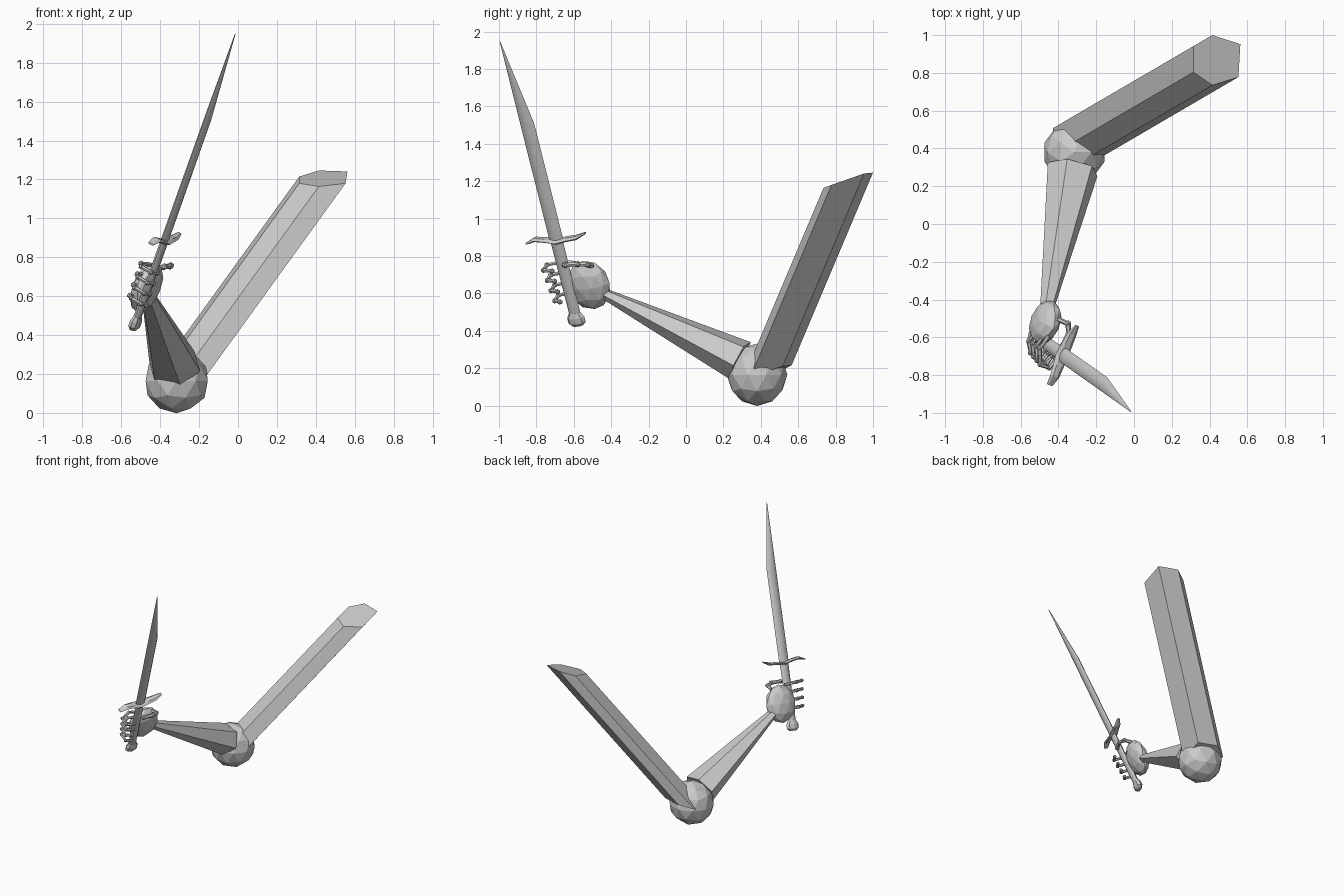
import bpy, bmesh, math
from mathutils import Vector, Matrix

if "Cube" in bpy.data.objects:
    bpy.data.objects.remove(bpy.data.objects["Cube"])

# Sword frame: A runs pommel to tip, W across the blade, N through its flat side
POMMEL = Vector((-0.53, -0.585, 0.455))
A = Vector((0.53, -0.375, 1.495)).normalized()
W = Vector((0.40, 0.90, 0.12))
W = (W - A * W.dot(A)).normalized()
N = A.cross(W).normalized()


def at(n, w, s):
    return POMMEL + N * n + W * w + A * s


def finish(name, bm, smooth=False):
    bmesh.ops.recalc_face_normals(bm, faces=bm.faces[:])
    mesh = bpy.data.meshes.new(name)
    bm.to_mesh(mesh)
    bm.free()
    ob = bpy.data.objects.new(name, mesh)
    bpy.context.collection.objects.link(ob)
    if smooth:
        bpy.ops.object.select_all(action='DESELECT')
        ob.select_set(True)
        bpy.context.view_layer.objects.active = ob
        bpy.ops.object.shade_smooth_by_angle(angle=math.radians(50))
    return ob


def add_loft(bm, rings):
    loops = [[bm.verts.new(p) for p in ring] for ring in rings]
    k = len(loops[0])
    for a, b in zip(loops, loops[1:]):
        for i in range(k):
            bm.faces.new((a[i], a[(i + 1) % k], b[(i + 1) % k], b[i]))
    bm.faces.new(loops[0][::-1])
    bm.faces.new(loops[-1])


def loft(name, rings, smooth=False):
    bm = bmesh.new()
    add_loft(bm, rings)
    return finish(name, bm, smooth)


def ring(center, u, v, ru, rv, sides, turn=0.0):
    angles = [turn + math.tau * i / sides for i in range(sides)]
    return [center + u * (ru * math.cos(a)) + v * (rv * math.sin(a)) for a in angles]


def ball(name, matrix, sub=2):
    bm = bmesh.new()
    bmesh.ops.create_icosphere(bm, subdivisions=sub, radius=1, matrix=matrix)
    return finish(name, bm)


def axes(d):
    u = d.cross(Vector((0, 0, 1))).normalized()
    return u, u.cross(d).normalized()


def finger(name, pts, r):
    # thin tapered bones with knobby joints
    bm = bmesh.new()
    for a, b in zip(pts, pts[1:]):
        u, v = axes((b - a).normalized())
        add_loft(bm, [ring(a, u, v, r, r, 6), ring(b, u, v, r * 0.75, r * 0.75, 6)])
    for p in pts[1:]:
        bmesh.ops.create_icosphere(bm, subdivisions=1, radius=r * 1.25,
                                   matrix=Matrix.Translation(p))
    return finish(name, bm)


# Elbow ball
ball("elbow", Matrix.Translation((-0.315, 0.38, 0.165)) @ Matrix.Diagonal((0.168, 0.162, 0.167, 1)))

# Upper arm: six-sided prism with a slanted end
end = [Vector(p) for p in ((0.563, 0.952, 1.241), (0.553, 0.778, 1.18), (0.415, 0.735, 1.164),
                           (0.315, 0.804, 1.18), (0.315, 0.942, 1.215), (0.415, 1.0, 1.246))]
shift = Vector((-0.745, -0.435, -1.03))
loft("upper_arm", [[p + shift for p in end], end])

# Forearm: six-sided taper down to the wrist
elbow_end, wrist = Vector((-0.325, 0.29, 0.24)), Vector((-0.458, -0.43, 0.595))
u, v = axes((wrist - elbow_end).normalized())
loft("forearm", [ring(elbow_end, u, v, 0.14, 0.115, 6, 0.25),
                 ring(wrist, u, v, 0.04, 0.03, 6, 0.25)])

# Palm
basis = Matrix((N, W, A)).transposed().to_4x4()
ball("palm", Matrix.Translation((-0.47, -0.52, 0.645)) @ basis @ Matrix.Diagonal((0.065, 0.122, 0.14, 1)))

# Four fingers curled round the grip, and the thumb
for i in range(4):
    s = 0.13 + 0.06 * i
    reach = 0.085 + 0.007 * i
    path = [(0.05, 0.05, s), (0.07, -0.03, s + 0.006), (0.035, -reach, s + 0.01),
            (-0.025, -reach, s + 0.004), (-0.04, -0.05, s)]
    finger(f"finger_{i + 1}", [at(*p) for p in path], 0.012)
finger("thumb", [at(*p) for p in ((0.03, 0.15, 0.29), (-0.02, 0.15, 0.32),
                                  (-0.04, 0.105, 0.335), (-0.035, 0.03, 0.335))], 0.015)


# Sword parts: stations are (along, centre offset, half width, half thickness)
def sword_part(name, stations, sides=8, smooth=True):
    return loft(name, [ring(at(0, w, s), N, W, t, hw, sides) for s, w, hw, t in stations], smooth)


sword_part("pommel", [(-0.03, 0, 0.03, 0.015), (-0.012, 0, 0.05, 0.027),
                      (0.018, 0, 0.05, 0.027), (0.045, 0, 0.034, 0.019)], smooth=False)
sword_part("grip", [(0.03, 0, 0.033, 0.018), (0.467, 0, 0.036, 0.018)])
sword_part("blade", [(0.46, 0, 0.04, 0.016), (1.145, 0, 0.04, 0.014), (1.63, -0.038, 0.002, 0.002)])

# Guard: wavy flat bar
wave = ((-0.175, 0.0, 0.014), (-0.12, 0.018, 0.022), (-0.06, 0.008, 0.026), (0, -0.006, 0.03),
        (0.06, 0.002, 0.026), (0.12, 0.006, 0.022), (0.175, 0.026, 0.01))
loft("guard", [ring(at(0, w, 0.467 + h), N, A, r * 1.2, 0.012 if abs(w) < 0.17 else 0.005, 6)
               for w, h, r in wave])
